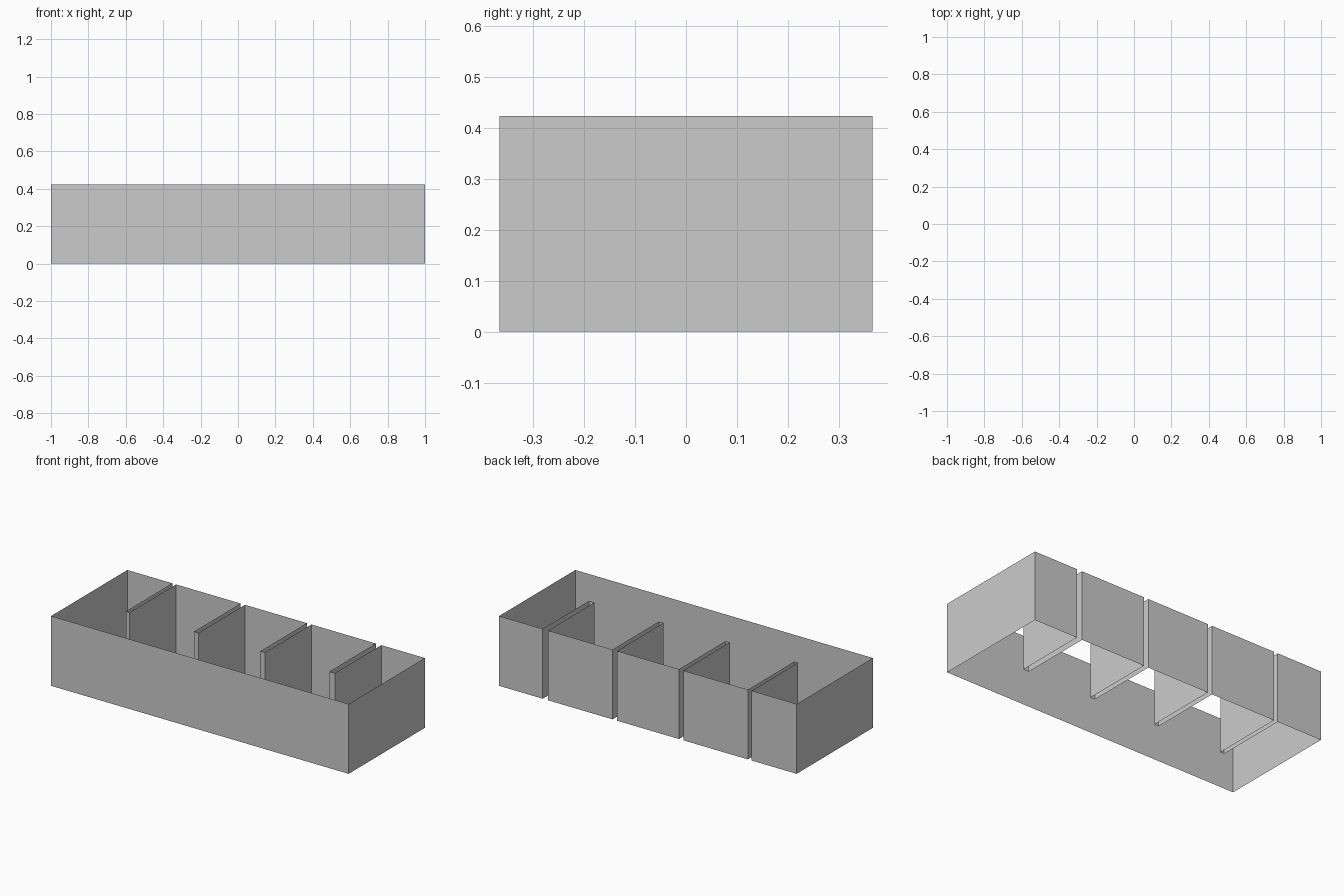
import bpy
import bmesh

if "Cube" in bpy.data.objects:
    bpy.data.objects.remove(bpy.data.objects["Cube"])

HALF_X, HALF_Y, HEIGHT = 1.0, 0.366, 0.424
SLOT_END_Y = -0.08
SLOTS = [(-0.698, -0.672), (-0.239, -0.209), (0.207, 0.238), (0.67, 0.707)]

# Plan outline: a long rectangle whose back edge folds inward at four slots
outline = [(HALF_X, HALF_Y), (HALF_X, -HALF_Y), (-HALF_X, -HALF_Y), (-HALF_X, HALF_Y)]
for left, right in SLOTS:
    outline += [(left, HALF_Y), (left, SLOT_END_Y), (right, SLOT_END_Y), (right, HALF_Y)]

# Open-ended wall: the outline raised straight up, with no top or bottom
bm = bmesh.new()
base = [bm.verts.new((x, y, 0)) for x, y in outline]
edges = [bm.edges.new((a, b)) for a, b in zip(base, base[1:] + base[:1])]
raised = bmesh.ops.extrude_edge_only(bm, edges=edges)["geom"]
bmesh.ops.translate(bm, vec=(0, 0, HEIGHT),
                    verts=[g for g in raised if isinstance(g, bmesh.types.BMVert)])

# Make every face point away from the enclosed floor area (outline runs clockwise)
bm.normal_update()
front = min(bm.faces, key=lambda f: f.calc_center_median().y)
bmesh.ops.recalc_face_normals(bm, faces=bm.faces)
bm.normal_update()
if front.normal.y > 0:
    bmesh.ops.reverse_faces(bm, faces=bm.faces)

mesh = bpy.data.meshes.new("slotted_wall")
bm.to_mesh(mesh)
bm.free()
bpy.context.collection.objects.link(bpy.data.objects.new("slotted_wall", mesh))
